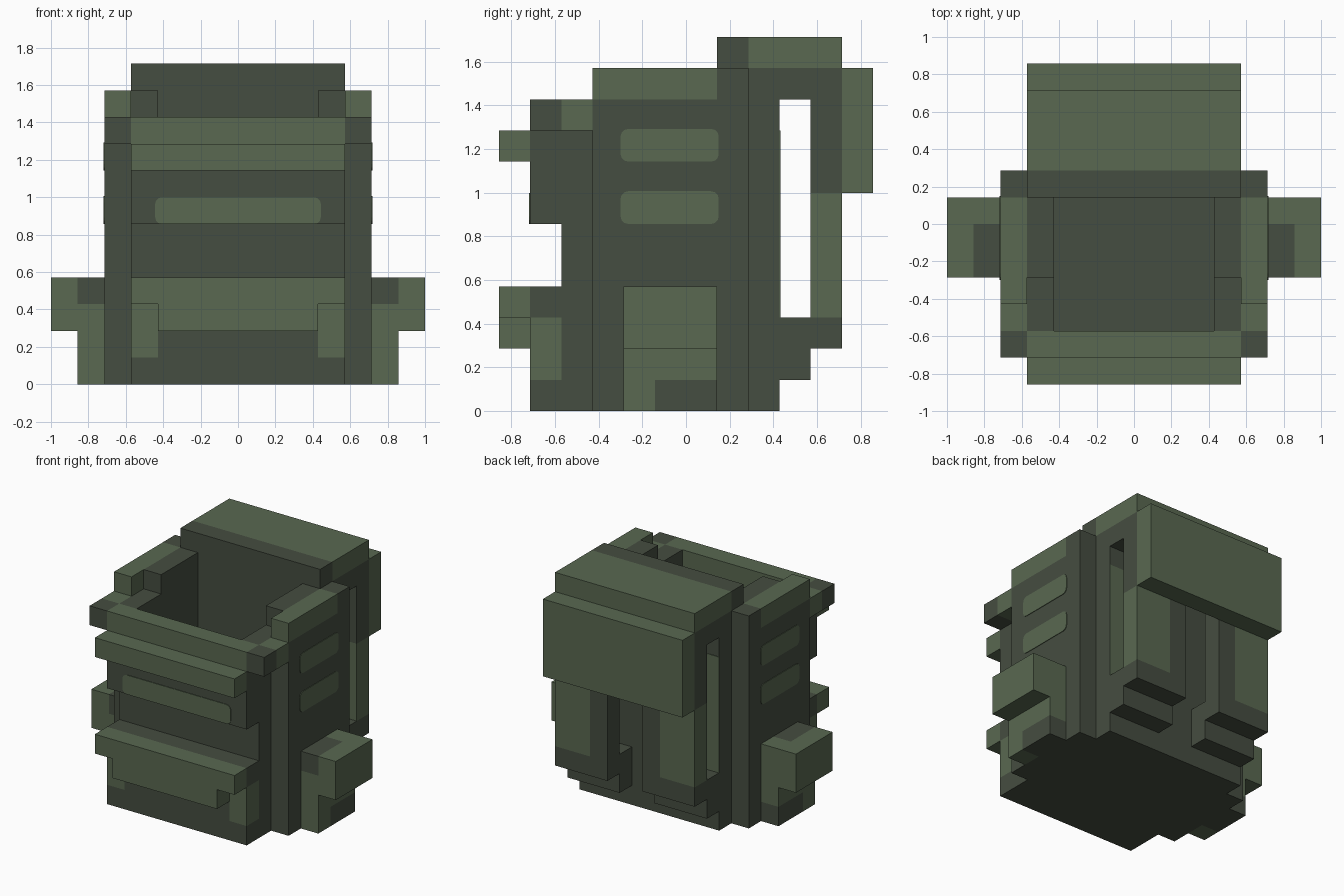
import bpy, bmesh
from mathutils import Vector

U = 1 / 7  # building grid size

cube = bpy.data.objects.get("Cube")
if cube:
    bpy.data.objects.remove(cube, do_unlink=True)


def material(name, rgb):
    m = bpy.data.materials.new(name)
    m.use_nodes = True
    m.diffuse_color = (*rgb, 1)
    m.node_tree.nodes["Principled BSDF"].inputs["Base Color"].default_value = (*rgb, 1)
    return m


LIGHT = material("light_olive", (0.100, 0.139, 0.082))
DARK = material("dark_olive", (0.060, 0.074, 0.052))


def box(name, x, y, z, mat, mirror=False, round_axis=None):
    """Box from grid ranges; optionally mirrored in x or with rounded corners along one axis."""
    lo, hi = (Vector(c) * U for c in zip(x, y, z))
    bm = bmesh.new()
    bmesh.ops.create_cube(bm, size=1)
    for v in bm.verts:
        v.co = Vector([lo[i] if v.co[i] < 0 else hi[i] for i in range(3)])
    if round_axis is not None:
        edges = [e for e in bm.edges
                 if abs((e.verts[0].co - e.verts[1].co).normalized()[round_axis]) > 0.9]
        bmesh.ops.bevel(bm, geom=edges, offset=0.035, segments=3, profile=0.5, affect='EDGES')
    bmesh.ops.recalc_face_normals(bm, faces=bm.faces)
    me = bpy.data.meshes.new(name)
    bm.to_mesh(me)
    bm.free()
    me.materials.append(mat)
    ob = bpy.data.objects.new(name, me)
    bpy.context.collection.objects.link(ob)
    if mirror:
        mod = ob.modifiers.new("Mirror", 'MIRROR')
        mod.use_mirror_merge = False
    return ob


# Main body: solid base, hollow top
box("body_base", (-4, 4), (-4, 2), (0, 6), DARK)
box("body_front_lower", (-4, 4), (-5, -4), (0, 1), DARK)
box("body_front_middle", (-3, 3), (-5, -4), (1, 3), DARK)
box("body_front_ledge", (-4, 4), (-5, -4), (3, 4), DARK)
box("front_corner_patch", (3, 4), (-5, -4), (1, 3), LIGHT, True)
box("body_front_upper", (-4, 4), (-5, -4), (6, 9), DARK)
box("inner_side_wall", (3, 4), (-4, 1), (6, 10), DARK, True)
box("back_wall_inner", (-4, 4), (1, 2), (6, 11), DARK)
box("back_wall", (-4, 4), (2, 3), (0, 11), DARK)

# Side panels with raised top edge
box("side_panel", (4, 5), (-3, 2), (0, 10), DARK, True)
box("side_panel_top", (4, 5), (-3, 1), (10, 11), LIGHT, True)
box("side_panel_top_back", (4, 5), (1, 2), (10, 11), DARK, True)
box("inner_side_step", (3, 4), (-2, 1), (10, 11), DARK, True)
T = 0.03
for i, z in enumerate((6, 8)):
    box(f"side_stripe_{i + 1}", (5, 5 + T), (-2.1, 1.05), (z, z + 1.05), LIGHT, True, 0)

# Front rim and straps
box("rim_front", (-4, 4), (-5, -4), (9, 10), LIGHT)
box("rim_corner", (4, 5), (-5, -4), (9, 10), DARK, True)
box("rim_side", (4, 5), (-4, -3), (9, 10), LIGHT, True)
box("front_strap", (-4, 4), (-6, -5), (8, 9), LIGHT)
box("front_stripe", (-3.1, 3.1), (-5 - T, -5), (6, 7), LIGHT, False, 1)
box("front_pouch_lid", (-4, 4), (-6, -5), (3, 4), LIGHT)
box("front_pouch", (-3, 3), (-6, -5), (2, 3), LIGHT)

# Side pockets
box("pocket_foot_front", (5, 6), (-2, -1), (0, 1), LIGHT, True)
box("pocket_foot_back", (5, 6), (-1, 1), (0, 1), DARK, True)
box("pocket_body", (5, 6), (-2, 1), (1, 3), LIGHT, True)
box("pocket_lid_front", (5, 6), (-2, 0), (3, 4), DARK, True)
box("pocket_lid_back", (5, 6), (0, 1), (3, 4), LIGHT, True)
box("pocket_outer", (6, 7), (-2, 1), (2, 4), LIGHT, True)

# Top flap folding over the back
box("flap_front_edge", (-4, 4), (1, 2), (11, 12), DARK)
box("flap_top", (-4, 4), (2, 5), (11, 12), LIGHT)
box("flap_underlay", (-4, 4), (3, 5), (10, 11), DARK)
box("flap_underlay_front", (-4, 4), (2, 3), (11 - T, 11), DARK)
box("flap_back", (-4, 4), (5, 6), (7, 11), LIGHT)

# Shoulder straps with feet joining the back wall
box("strap_inner", (1, 2), (4, 5), (2, 10), DARK, True)
box("strap_end", (2, 4), (4, 5), (2, 3), DARK, True)
box("strap_outer", (2, 4), (4, 5), (3, 7), LIGHT, True)
box("strap_upper", (2, 4), (4, 5), (7, 10), DARK, True)
box("strap_foot", (1, 4), (3, 4), (1, 3), DARK, True)
box("back_wall_patch", (2, 4), (3, 3 + T), (3, 9), LIGHT, True)
